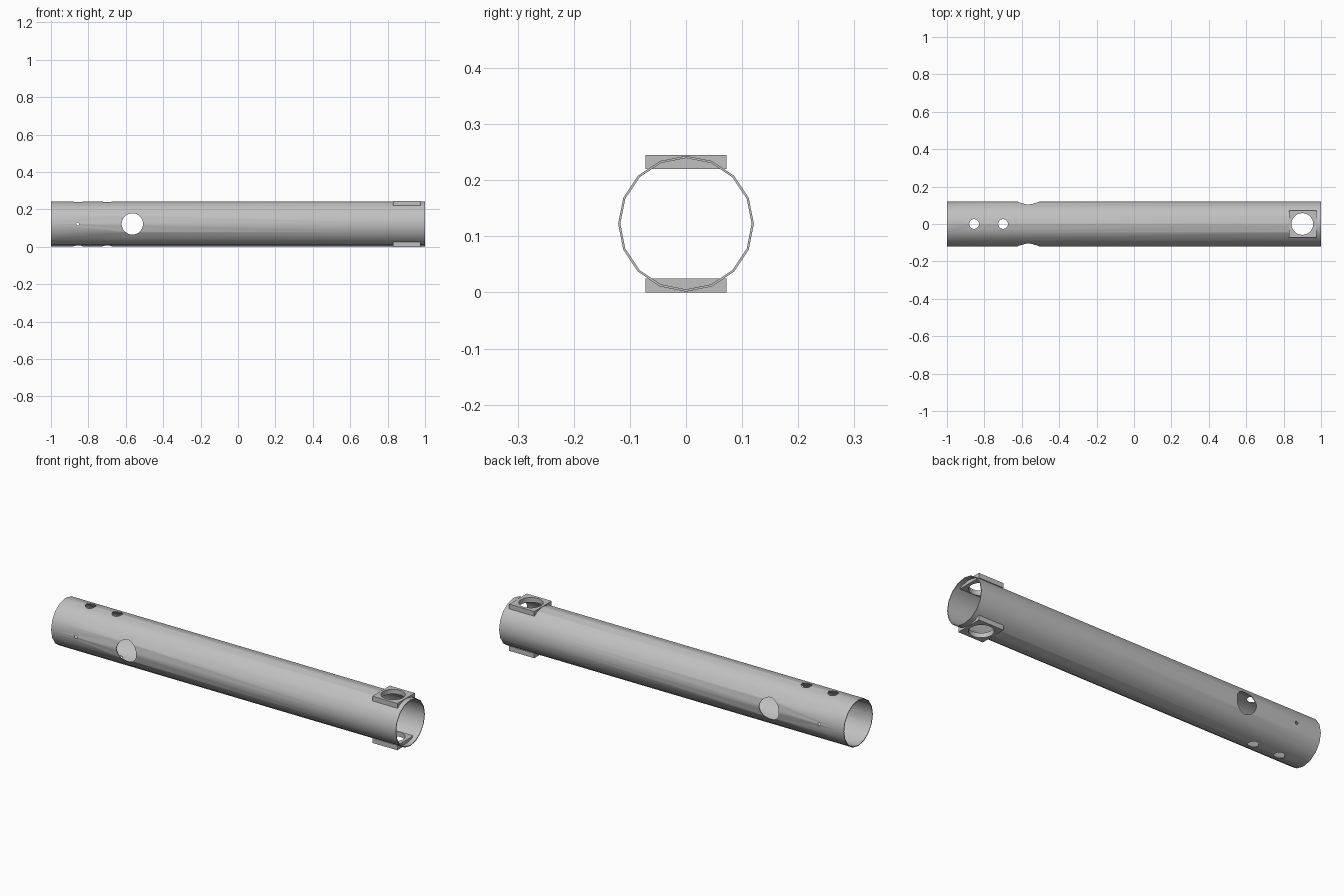
import bpy
import math

if "Cube" in bpy.data.objects:
    bpy.data.objects.remove(bpy.data.objects["Cube"])

MID = 0.1225        # height of the tube axis
RADIUS = 0.121
WALL = 0.004

metal = bpy.data.materials.new("light_grey_metal")
metal.use_nodes = True
grey = (0.53, 0.53, 0.53, 1)
metal.diffuse_color = grey
metal.node_tree.nodes["Principled BSDF"].inputs["Base Color"].default_value = grey


def cylinder(name, radius, depth, location, axis, sides=32):
    rotation = {"x": (0, math.pi / 2, 0), "y": (math.pi / 2, 0, 0), "z": (0, 0, 0)}[axis]
    bpy.ops.mesh.primitive_cylinder_add(vertices=sides, radius=radius, depth=depth,
                                        location=location, rotation=rotation)
    obj = bpy.context.object
    obj.name = name
    return obj


def cut(target, cutter):
    """Subtract a cutter from a part, then discard the cutter."""
    cutter.hide_render = True
    mod = target.modifiers.new("cut", "BOOLEAN")
    mod.operation = "DIFFERENCE"
    mod.solver = "EXACT"
    mod.object = cutter
    bpy.ops.object.select_all(action="DESELECT")
    target.select_set(True)
    bpy.context.view_layer.objects.active = target
    bpy.ops.object.modifier_apply(modifier=mod.name)
    bpy.data.objects.remove(cutter)


def finish(obj):
    obj.data.materials.clear()
    obj.data.materials.append(metal)
    bpy.ops.object.select_all(action="DESELECT")
    obj.select_set(True)
    bpy.context.view_layer.objects.active = obj
    bpy.ops.object.shade_smooth_by_angle(angle=math.radians(30))


# Thin-walled tube with open ends
tube = cylinder("tube", RADIUS, 2, (0, 0, MID), "x", 16)
cut(tube, cylinder("bore", RADIUS - WALL, 2.2, (0, 0, MID), "x", 16))

# Holes drilled straight through both walls: position, radius, direction
holes = [(-0.565, 0.057, "y"), (-0.857, 0.008, "y"),
         (-0.855, 0.026, "z"), (-0.70, 0.026, "z"), (0.90, 0.058, "z")]
for x, radius, axis in holes:
    cut(tube, cylinder("drill", radius, 0.5, (x, 0, MID), axis))
finish(tube)

# Square collars around the large end hole, above and below
for name, z in (("upper_collar", 0.2325), ("lower_collar", 0.0125)):
    bpy.ops.mesh.primitive_cube_add(size=1, location=(0.9025, 0, z))
    collar = bpy.context.object
    collar.name = name
    collar.scale = (0.145, 0.145, 0.025)
    bpy.ops.object.transform_apply(location=False, rotation=False, scale=True)
    cut(collar, cylinder("drill", 0.058, 0.2, (0.90, 0, z), "z"))
    finish(collar)
